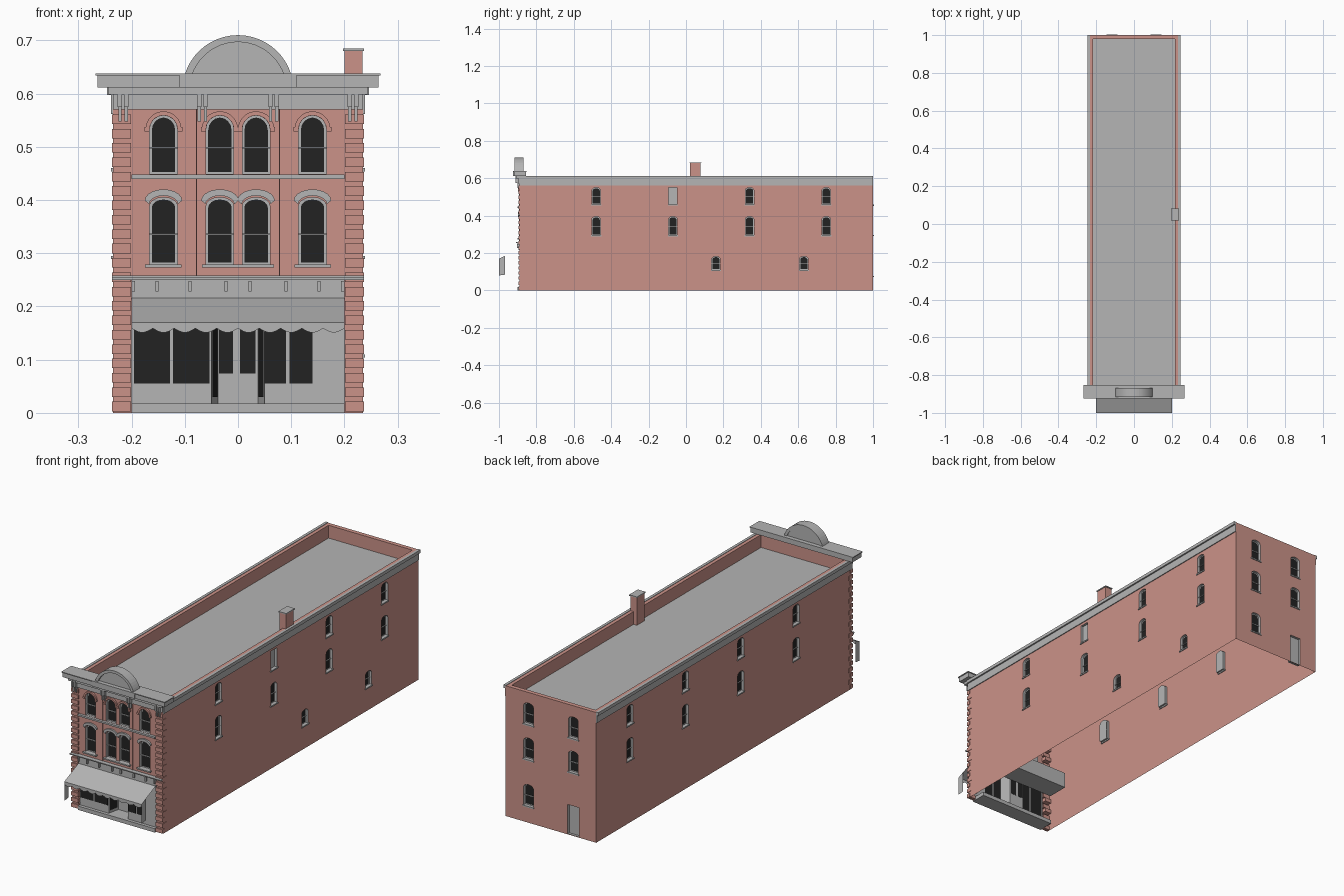
import bpy, bmesh, math
from mathutils import Vector

if "Cube" in bpy.data.objects:
    bpy.data.objects.remove(bpy.data.objects["Cube"])


def material(name, rgb):
    m = bpy.data.materials.new(name)
    m.diffuse_color = (*rgb, 1)
    m.use_nodes = True
    m.node_tree.nodes["Principled BSDF"].inputs["Base Color"].default_value = m.diffuse_color
    return m


BRICK = material("pink brick", (0.60, 0.29, 0.25))
GREY = material("grey trim", (0.46, 0.46, 0.46))
DARK = material("dark glass", (0.016, 0.016, 0.016))
W, F, B, TOP, ROOF = 0.235, -0.89, 1.0, 0.61, 0.55   # half width, front, back, parapet, roof

# wall frames: (u along wall, z, distance outward) -> point
WALLS = {
    "front": lambda u, z, d=0: Vector((u, F - d, z)),
    "back": lambda u, z, d=0: Vector((u, B + d, z)),
    "right": lambda u, z, d=0: Vector((W + d, u, z)),
    "left": lambda u, z, d=0: Vector((-W - d, u, z)),
}
holes = {k: [] for k in WALLS}


def finish(name, bm, *mats, recalc=False):
    if recalc:
        bmesh.ops.recalc_face_normals(bm, faces=bm.faces)
    me = bpy.data.meshes.new(name)
    bm.to_mesh(me)
    bm.free()
    for m in mats:
        me.materials.append(m)
    ob = bpy.data.objects.new(name, me)
    bpy.context.collection.objects.link(ob)
    return ob


def boxes(name, items, mat):
    bm = bmesh.new()
    for x0, x1, y0, y1, z0, z1 in items:
        vs = bmesh.ops.create_cube(bm, size=1)["verts"]
        for v in vs:
            v.co = ((x0 + x1) / 2 + v.co.x * (x1 - x0), (y0 + y1) / 2 + v.co.y * (y1 - y0),
                    (z0 + z1) / 2 + v.co.z * (z1 - z0))
    return finish(name, bm, mat)


def face(bm, pts, toward, mi=0):
    f = bm.faces.new([bm.verts.new(p) for p in pts])
    f.material_index = mi
    f.normal_update()
    if f.normal.dot(toward) < 0:
        f.normal_flip()
    return f


def arch(u, z0, z1, w, rise, n=8):
    """Outline of an opening with an arched head."""
    pts = [(u - w / 2, z0), (u + w / 2, z0)]
    if not rise:
        return pts + [(u + w / 2, z1), (u - w / 2, z1)]
    return pts + [(u + w / 2 * math.cos(math.pi * i / n), z1 - rise + rise * math.sin(math.pi * i / n))
                  for i in range(n + 1)]


def slab(name, pts, P, d0, d1, mat):
    """Solid plate from a 2D outline on a wall."""
    bm = bmesh.new()
    a = [bm.verts.new(P(u, z, d0)) for u, z in pts]
    b = [bm.verts.new(P(u, z, d1)) for u, z in pts]
    bm.faces.new(a)
    bm.faces.new(b)
    for i in range(len(a)):
        j = (i + 1) % len(a)
        bm.faces.new((a[i], a[j], b[j], b[i]))
    return finish(name, bm, mat, recalc=True)


def window(wall, u, z0, z1, w, rise, f=0.004, glass=True, rail=True):
    """Recessed opening: reveal, frame, pane, meeting rail, sill."""
    P, depth = WALLS[wall], -0.012
    out = P(0, 0, 1) - P(0, 0, 0)
    H = arch(u, z0, z1, w, rise)
    holes[wall].append(H)
    zc = (z0 + z1) / 2
    I = [(u + (a - u) * (1 - 2 * f / w), zc + (z - zc) * (1 - 2 * f / (z1 - z0))) for a, z in H]
    bm = bmesh.new()
    for i in range(len(H)):
        j = (i + 1) % len(H)
        p, q, r, s = H[i], H[j], I[j], I[i]
        face(bm, [P(*p), P(*q), P(*q, depth), P(*p, depth)], P(u, zc) - P(*p))
        face(bm, [P(*p, depth), P(*q, depth), P(*r, depth), P(*s, depth)], out)
    face(bm, [P(*p, depth) for p in I], out, 1 if glass else 0)
    face(bm, [P(*p, depth - 0.004) for p in H], -out)
    finish(wall + "_window", bm, GREY, DARK)
    if rail:
        m = z0 + 0.45 * (z1 - z0)
        slab(wall + "_meeting_rail", arch(u, m - 0.0015, m + 0.0015, w, 0), P, depth, depth + 0.004, GREY)
    if wall != "front" and z0 > 0.01:
        slab(wall + "_sill", arch(u, z0 - 0.006, z0, w + 0.008, 0), P, -0.004, 0.004, GREY)


# windows on the long sides and the back
for side in ("right", "left"):
    for y in (-0.48, -0.07, 0.34, 0.75):
        blocked = side == "right" and y == -0.07
        window(side, y, 0.46, 0.55, 0.046, 0 if blocked else 0.015, glass=not blocked, rail=not blocked)
        window(side, y, 0.295, 0.395, 0.046, 0.015)
for y in (0.16, 0.63):
    window("right", y, 0.11, 0.182, 0.046, 0.015)
for x, z in ((0.116, 0.51), (0.116, 0.346), (0.116, 0.128), (-0.116, 0.507), (-0.116, 0.346)):
    window("back", x, z - 0.05, z + 0.05, 0.05, 0.015)
window("back", -0.116, 0.003, 0.14, 0.058, 0, glass=False, rail=False)

# front windows with brick arches above and grey hoods below
P = WALLS["front"]
XS = (-0.14, -0.034, 0.034, 0.14)
for x in XS:
    window("front", x, 0.449, 0.559, 0.052, 0.026)
    window("front", x, 0.279, 0.405, 0.052, 0.016)
    for r0, r1, zb, sq, s, mat, nm in ((0.026, 0.034, 0.533, 1, 0, BRICK, "brick_arch"),
                                       (0.027, 0.035, 0.392, 0.6, 0.6, GREY, "window_hood")):
        n = 10
        ang = [math.pi * i / n for i in range(n + 1)]
        ro = [(x + r1 * math.cos(a), zb + sq * r1 * math.sin(a) + s * 0.012) for a in ang]
        ri = [(x + r0 * math.cos(a), zb + sq * r0 * math.sin(a)) for a in reversed(ang)]
        bm = bmesh.new()
        slab(nm, ro + ri, P, -0.002, 0.008, mat)
    boxes("arch_foot", [(x + s * 0.031 - 0.005, x + s * 0.031 + 0.005, F - 0.009, F, 0.529, 0.537)
                        for s in (-1, 1)], BRICK)
boxes("upper_sill", [(-0.2, 0.2, F - 0.012, F, 0.44, 0.448)], GREY)
boxes("lower_sills", [(a, b, F - 0.012, F, 0.273, 0.279)
                      for a, b in ((-0.175, -0.106), (-0.068, 0.068), (0.106, 0.175))], GREY)

# brick walls with openings
for k, P in WALLS.items():
    u0, u1 = (-W, W) if k in ("front", "back") else (F, B)
    outline = [(u0, 0), (u1, 0), (u1, TOP), (u0, TOP)]
    if k == "front":
        outline = [(-W, 0), (-0.2, 0), (-0.2, 0.22), (0.2, 0.22), (0.2, 0), (W, 0), (W, TOP), (-W, TOP)]
    bm = bmesh.new()
    for loop in [outline] + holes[k]:
        vs = [bm.verts.new(P(*p)) for p in loop]
        for i in range(len(vs)):
            bm.edges.new((vs[i - 1], vs[i]))
    out = P(0, 0, 1) - P(0, 0, 0)
    bmesh.ops.triangle_fill(bm, use_beauty=True, edges=bm.edges[:], normal=out)
    for f in bm.faces:
        f.normal_update()
        if f.normal.dot(out) < 0:
            f.normal_flip()
    finish(k + "_wall", bm, BRICK)

# parapet top, its inner faces and the sunken roof
bm = bmesh.new()
rect = lambda x, y0, y1, z: [Vector((-x, y0, z)), Vector((x, y0, z)), Vector((x, y1, z)), Vector((-x, y1, z))]
o, a, b = rect(W, F, B, TOP), rect(0.217, -0.865, 0.98, TOP), rect(0.217, -0.865, 0.98, ROOF)
up = Vector((0, 0, 1))
for i in range(4):
    j = (i + 1) % 4
    face(bm, [o[i], o[j], a[j], a[i]], up)
    face(bm, [a[i], a[j], b[j], b[i]], Vector((0, 0, ROOF)) - Vector(((a[i] + a[j]) / 2).to_tuple()))
face(bm, b, up, 1)
finish("parapet_and_roof", bm, BRICK, GREY)

# side eaves bands and chimney
for s in (-1, 1):
    xs = lambda d: sorted((s * (W - 0.002), s * (W + d)))
    boxes("side_band", [(*xs(0.004), F, B, 0.562, 0.597), (*xs(0.011), F, B, 0.597, 0.612)], GREY)
boxes("chimney", [(0.2, 0.234, 0.022, 0.078, ROOF, 0.68)], BRICK)
boxes("chimney_cap", [(0.197, 0.237, 0.018, 0.082, 0.68, 0.685)], GREY)

# corner quoins and projecting middle bay edges
boxes("quoins", [(s * (W - 0.016) - 0.018, s * (W - 0.016) + 0.018, F - 0.006, F + 0.012 + 0.012 * (i % 2),
                  0.003 + i * 0.027, 0.021 + i * 0.027) for s in (-1, 1) for i in range(21)], BRICK)
boxes("bay_strips", [(s * 0.078 - 0.001, s * 0.078 + 0.001, F - 0.003, F, 0.258, 0.57) for s in (-1, 1)], BRICK)

# frieze, dentils, brackets and cornice
boxes("frieze", [(-W, W, F - 0.006, F, 0.57, 0.612)], GREY)
boxes("dentils", [(-0.2 + i * 0.008, -0.196 + i * 0.008, F - 0.013, F, 0.603, 0.612) for i in range(51)], GREY)
pairs = [c + d for c in (-0.216, -0.067, 0.067, 0.216) for d in (-0.006, 0.006)]
boxes("brackets", [it for x in pairs for it in ((x - 0.004, x + 0.004, F - 0.022, F, 0.575, 0.612),
                                                (x - 0.003, x + 0.003, F - 0.012, F, 0.548, 0.575))], GREY)
boxes("cornice", [(-0.243, 0.243, -0.91, -0.87, 0.598, 0.613), (-0.264, 0.264, -0.92, -0.855, 0.612, 0.634),
                  (-0.11, 0.11, -0.924, -0.86, 0.612, 0.634), (-0.268, 0.268, -0.925, -0.852, 0.634, 0.638)], GREY)

# rounded pediment: outer ring and recessed panel
P = WALLS["front"]


def segment(hw, h, n=20):
    r = (hw * hw + h * h) / (2 * h)
    t = math.asin(min(1, hw / r))
    return [(r * math.sin(t - 2 * t * i / n), 0.636 + h - r + r * math.cos(t - 2 * t * i / n)) for i in range(n + 1)]


slab("pediment_ring", segment(0.1, 0.074) + segment(0.086, 0.061)[::-1], P, -0.022, 0.026, GREY)
slab("pediment_panel", segment(0.087, 0.062), P, -0.018, 0.016, GREY)

# belt course above the shop with small brackets
boxes("belt_course", [(-0.237, 0.237, F - 0.014, F, 0.25, 0.254), (-0.237, 0.237, F - 0.02, F, 0.254, 0.258)], GREY)
boxes("shop_fascia", [(-0.2, 0.2, F - 0.005, F + 0.005, 0.215, 0.25)], GREY)
boxes("fascia_brackets", [(x - 0.003, x + 0.003, F - 0.014, F, 0.228, 0.248)
                          for x in (-0.197, -0.152, -0.09, -0.0225, 0.0225, 0.09, 0.152, 0.197)], GREY)

# shop front with recessed entrance
bm = bmesh.new()
path = [(-0.2, -0.885), (-0.05, -0.885), (-0.038, -0.83), (0.038, -0.83), (0.05, -0.885), (0.2, -0.885)]
for p, q in zip(path, path[1:]):
    n = Vector((q[1] - p[1], p[0] - q[0], 0)).normalized()
    face(bm, [Vector((*p, 0.018)), Vector((*q, 0.018)), Vector((*q, 0.22)), Vector((*p, 0.22))], n)
    if abs(n.x) > 0.1:      # glass on the angled entrance sides
        e = Vector((q[0] - p[0], q[1] - p[1], 0)) * 0.12
        a, b = Vector((*p, 0)) + e + n * 0.001, Vector((*q, 0)) - e + n * 0.001
        face(bm, [a + up * 0.03, b + up * 0.03, b + up * 0.2, a + up * 0.2], n, 1)
finish("shop_front", bm, GREY, DARK)
boxes("shop_panes", [(a, b, -0.887, -0.884, 0.055, 0.2) for a, b in
                     ((-0.195, -0.128), (-0.122, -0.054), (0.05, 0.09), (0.097, 0.14))], DARK)
boxes("door_panes", [(a, b, -0.832, -0.829, 0.074, 0.2) for a, b in ((-0.036, -0.009), (0.004, 0.033))], DARK)
boxes("shop_step", [(-0.2, 0.2, -0.9, -0.825, 0, 0.018)], GREY)
boxes("shop_ceiling", [(-0.2, 0.2, -0.829, -0.725, 0.145, 0.22)], GREY)

# awning with scalloped valance and end flaps
bm = bmesh.new()
face(bm, [Vector(p) for p in ((-0.2, F, 0.218), (0.2, F, 0.218), (0.2, -1, 0.17), (-0.2, -1, 0.17))], up)
low = [(-0.2 + 0.4 * i / 80, 0.159 - 0.008 * abs(math.sin(math.pi * i / 8))) for i in range(81)]
face(bm, [Vector((x, -1, z)) for x, z in [(-0.2, 0.17)] + low + [(0.2, 0.17)]], Vector((0, -1, 0)))
for s in (-1, 1):
    face(bm, [Vector((s * 0.2, y, z)) for y, z in ((-1, 0.08), (-0.968, 0.084), (-0.968, 0.184), (-1, 0.17))],
         Vector((s, 0, 0)))
finish("awning", bm, GREY)
